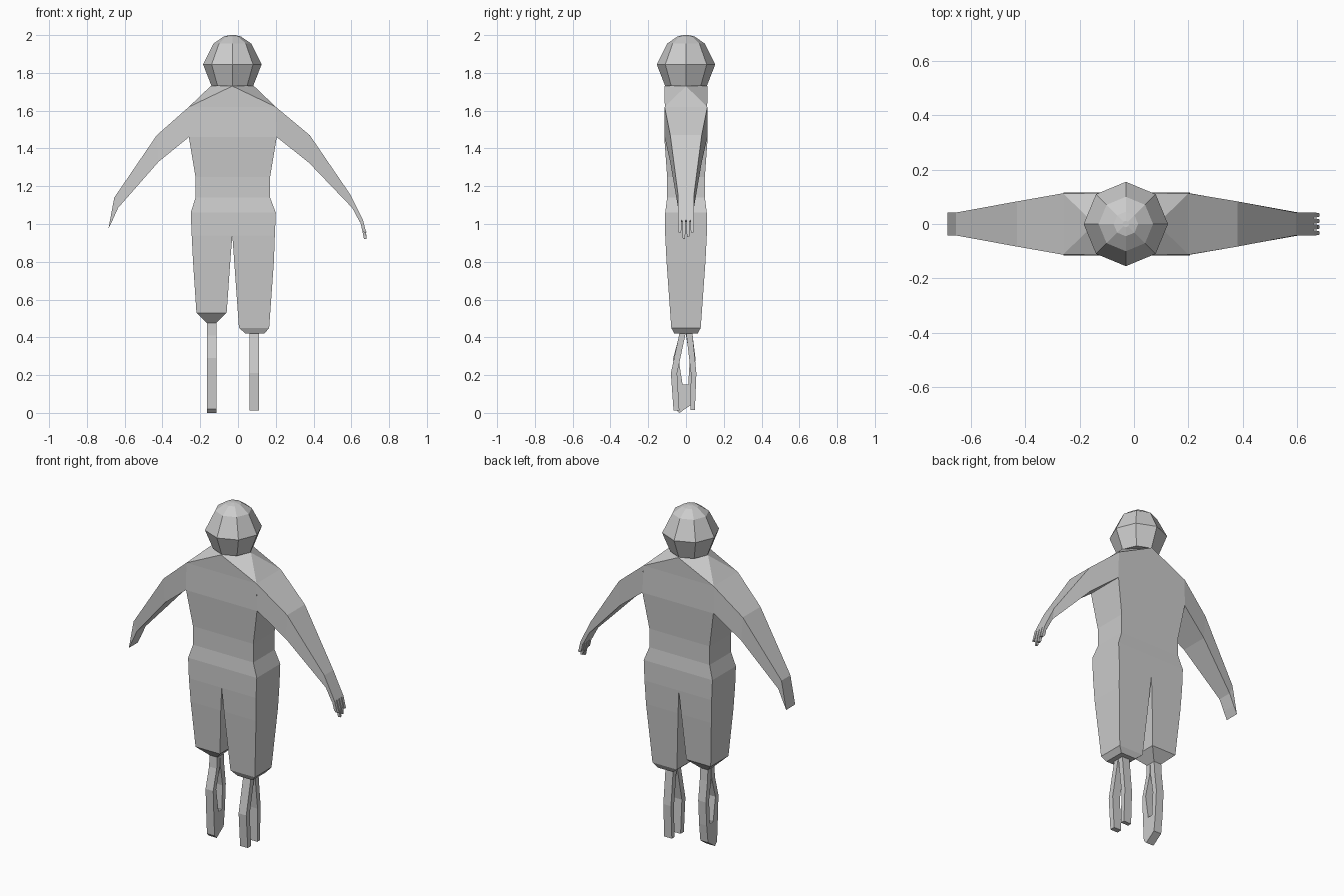
import bpy
import bmesh
from math import cos, sin, pi

cube = bpy.data.objects.get("Cube")
if cube:
    bpy.data.objects.remove(cube, do_unlink=True)

grey = bpy.data.materials.new("plain grey")
grey.use_nodes = True
colour = (0.6, 0.6, 0.6, 1)
grey.diffuse_color = colour
grey.node_tree.nodes["Principled BSDF"].inputs["Base Color"].default_value = colour

CX = -0.03  # body centre line


def finish(name, bm):
    bmesh.ops.remove_doubles(bm, verts=bm.verts, dist=0.0005)
    bmesh.ops.recalc_face_normals(bm, faces=bm.faces)
    mesh = bpy.data.meshes.new(name)
    bm.to_mesh(mesh)
    bm.free()
    mesh.materials.append(grey)
    obj = bpy.data.objects.new(name, mesh)
    bpy.context.collection.objects.link(obj)
    return obj


def skin(bm, rings, start=True, end=True):
    """Join equal rings of points with quads and optional end caps."""
    loops = [[bm.verts.new(p) for p in ring] for ring in rings]
    n = len(loops[0])
    for a, b in zip(loops, loops[1:]):
        for i in range(n):
            j = (i + 1) % n
            bm.faces.new((a[i], a[j], b[j], b[i]))
    if start:
        bm.faces.new(loops[0][::-1])
    if end:
        bm.faces.new(loops[-1])
    return loops


def loft(name, rings, start=True, end=True):
    bm = bmesh.new()
    skin(bm, rings, start, end)
    return finish(name, bm)


def level(z, x0, x1, y):
    """Horizontal rectangle."""
    return [(x0, -y, z), (x1, -y, z), (x1, y, z), (x0, y, z)]


def cut(top, bottom, y):
    """Arm section between an upper and a lower (x, z) point."""
    (xt, zt), (xb, zb) = top, bottom
    return [(xt, -y, zt), (xt, y, zt), (xb, y, zb), (xb, -y, zb)]


def strip(name, rows, x0, x1):
    """Strut with rows of (z, front y, back y)."""
    return loft(name, [[(x0, a, z), (x1, a, z), (x1, b, z), (x0, b, z)]
                       for z, a, b in rows])


# Eight-sided helmet-like head
loft("head", [[(CX + r * cos(i * pi / 4), r * sin(i * pi / 4), z) for i in range(8)]
              for z, r in ((1.73, 0.11), (1.845, 0.155), (1.955, 0.1),
                           (1.993, 0.045), (2.0, 0.012))])

# Torso with sloping shoulders
bm = bmesh.new()
loops = skin(bm, [level(*row) for row in (
    (0.94, -0.245, 0.195, 0.11), (1.06, -0.25, 0.2, 0.11),
    (1.14, -0.225, 0.17, 0.1), (1.25, -0.225, 0.17, 0.1),
    (1.46, -0.26, 0.205, 0.115), (1.62, -0.26, 0.2, 0.112))], False, False)
fl, fr, br, bl = loops[-1]
front, right, back, left = [bm.verts.new((CX + dx, dy, 1.73)) for dx, dy in
                            ((0, -0.115), (-0.115, 0), (0, 0.115), (0.115, 0))]
for tri in ((fl, fr, front), (br, bl, back), (fl, front, right), (fr, left, front),
            (bl, right, back), (br, back, left), (fl, right, bl), (fr, br, left)):
    bm.faces.new(tri)
bm.faces.new((front, left, back, right))
finish("torso", bm)

# Trouser legs, cut off at different heights
loft("right_leg", [level(*row) for row in (
    (0.94, -0.245, CX, 0.11), (0.8, -0.238, -0.041, 0.103),
    (0.53, -0.22, -0.06, 0.083), (0.475, -0.165, -0.115, 0.03))], False)
loft("left_leg", [level(*row) for row in (
    (0.94, CX, 0.195, 0.11), (0.8, -0.02, 0.19, 0.103),
    (0.45, 0.005, 0.165, 0.078), (0.42, 0.04, 0.14, 0.062))], False)

# Arms: the right one ends in a plain mitten, the left one in a palm
loft("right_arm", [cut((-0.26, 1.62), (-0.26, 1.46), 0.113),
                   cut((-0.43, 1.47), (-0.42, 1.33), 0.083),
                   cut((-0.655, 1.14), (-0.635, 1.085), 0.042),
                   cut((-0.686, 0.975), (-0.664, 1.02), 0.042)], False)
loft("left_arm", [cut((0.2, 1.62), (0.205, 1.46), 0.113),
                  cut((0.38, 1.47), (0.375, 1.325), 0.083),
                  cut((0.595, 1.155), (0.605, 1.085), 0.042),
                  cut((0.662, 1.02), (0.645, 1.01), 0.042)], False)

# Four fingers on the left hand
for i, tip in enumerate((0.955, 0.92, 0.93, 0.955)):
    y = -0.033 + i * 0.022
    loft("finger_%d" % (i + 1),
         [[(x0, y - w, z), (x1, y - w, z), (x1, y + w, z), (x0, y + w, z)]
          for z, x0, x1, w in ((1.02, 0.645, 0.662, 0.009),
                               (0.965, 0.658, 0.676, 0.008),
                               (tip, 0.667, 0.681, 0.006))])

# Left shin: two separate bowed struts
strip("left_front_strut", [(0.43, -0.033, 0.0), (0.21, -0.08, -0.047),
                           (0.012, -0.066, -0.035)], 0.06, 0.11)
strip("left_back_strut", [(0.43, 0.0, 0.033), (0.21, 0.026, 0.055),
                          (0.015, 0.023, 0.047)], 0.06, 0.11)

# Right shin: struts that part below the knee and meet in a solid foot
strip("right_front_strut", [(0.485, -0.03, 0.0), (0.41, -0.035, -0.006),
                            (0.29, -0.068, -0.04), (0.15, -0.062, -0.018)],
      -0.165, -0.115)
strip("right_back_strut", [(0.485, 0.0, 0.03), (0.41, 0.0, 0.035),
                           (0.29, 0.02, 0.05), (0.15, 0.012, 0.042)],
      -0.165, -0.115)
foot = [(-0.062, 0.15), (-0.018, 0.15), (0.012, 0.15), (0.042, 0.15),
        (0.03, 0.045), (-0.035, 0.0), (-0.055, 0.02)]
loft("right_foot", [[(x, y, z) for y, z in foot] for x in (-0.165, -0.115)])
